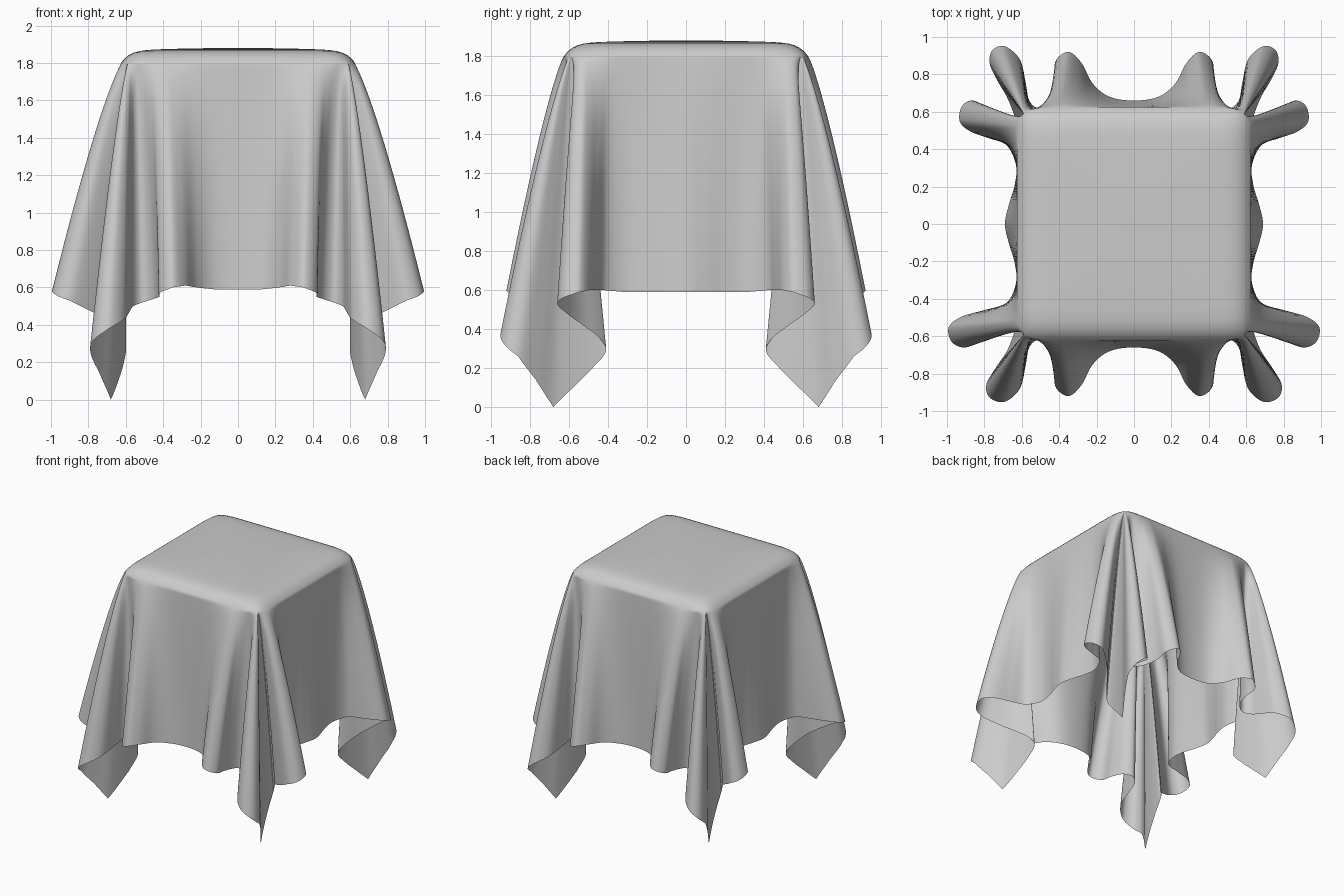
import bpy, bmesh, math
from mathutils import Vector

if "Cube" in bpy.data.objects:
    bpy.data.objects.remove(bpy.data.objects["Cube"])

TOP, EDGE_Z, HALF = 1.88, 1.80, 0.625
SAMPLES, TOP_RINGS, SKIRT_RINGS = 6, 16, 40

# Hem from the middle of the front side to the hanging corner tip
front = [(0, -.66, .59), (.13, -.68, .59), (.22, -.75, .60), (.28, -.86, .61),
         (.35, -.92, .60), (.42, -.87, .57), (.42, -.76, .55), (.45, -.66, .54),
         (.51, -.62, .52), (.56, -.66, .50), (.58, -.76, .47), (.61, -.88, .43),
         (.69, -.95, .38), (.77, -.93, .32), (.79, -.86, .26), (.74, -.77, .14),
         (.68, -.68, 0)]
# Hem from the middle of the right side to the same tip
right = [(.69, 0, .59), (.67, -.10, .59), (.64, -.20, .59), (.63, -.31, .59),
         (.68, -.42, .60), (.80, -.46, .60), (.92, -.495, .60), (.99, -.55, .59),
         (.975, -.63, .56), (.90, -.66, .53), (.80, -.61, .48), (.71, -.54, .43),
         (.64, -.45, .36), (.60, -.41, .29), (.61, -.48, .20), (.64, -.58, .10),
         (.68, -.68, 0)]


def with_shoulder(hem, is_front):
    """Pair every hem point with the point on the table edge it hangs from."""
    pts = [Vector(p) for p in hem]
    run = [0.0]
    for a, b in zip(pts, pts[1:]):
        run.append(run[-1] + (b - a).length)
    out = []
    for p, u in zip(pts, run):
        q = 1 - (1 - u / run[-1]) ** 3.3
        s = HALF * (1 + q ** 12) ** (-1 / 12)
        sx, sy = (q * s, -s) if is_front else (s, -q * s)
        out.append((p.x, p.y, p.z, sx, sy))
    return out


def flip(pts, mx, my):
    return [(x * mx, y * my, z, a * mx, b * my) for x, y, z, a, b in pts]


# Quarter loop mirrored into the complete hem loop
quarter = with_shoulder(front, True) + with_shoulder(right, False)[::-1][1:]
rear = [(x - max(0, x - .7) * .2, y, z, a, b) for x, y, z, a, b in quarter]
back = flip(rear, 1, -1)[::-1]
half = quarter + back[1:]
loop = half + flip(half, -1, 1)[::-1][1:-1]


def catmull(a, b, c, d, t):
    return .5 * (2 * b + (c - a) * t + (2 * a - 5 * b + 4 * c - d) * t * t
                 + (3 * b - a - 3 * c + d) * t ** 3)


columns = []
n = len(loop)
for i in range(n):
    p = [loop[(i + j - 1) % n] for j in range(4)]
    for k in range(SAMPLES):
        t = k / SAMPLES
        v = [catmull(*(q[c] for q in p), t) for c in range(5)]
        v[2] = p[1][2] * (1 - t) + p[2][2] * t   # keeps the corner tips sharp
        columns.append(v)

bm = bmesh.new()
rings = []
# Flat top with a rounded edge
for r in range(1, TOP_RINGS + 1):
    f = 1 - (1 - r / TOP_RINGS) ** 1.6
    z = TOP - .015 * f ** 2 - (TOP - EDGE_Z - .015) * f ** 14
    rings.append([bm.verts.new((c[3] * f, c[4] * f, z)) for c in columns])
# Skirt whose folds open out towards the hem
for r in range(1, SKIRT_RINGS + 1):
    k = (r / SKIRT_RINGS) ** 1.3
    f = k ** .8
    rings.append([bm.verts.new((c[3] + (c[0] - c[3]) * f, c[4] + (c[1] - c[4]) * f,
                                EDGE_Z + (c[2] - EDGE_Z) * k)) for c in columns])

m = len(columns)
centre = bm.verts.new((0, 0, TOP))
for i in range(m):
    j = (i + 1) % m
    bm.faces.new((centre, rings[0][i], rings[0][j]))
    for a, b in zip(rings, rings[1:]):
        bm.faces.new((a[i], b[i], b[j], a[j]))
for face in bm.faces:
    face.smooth = True
bmesh.ops.recalc_face_normals(bm, faces=bm.faces)
centre.normal_update()
if centre.normal.z < 0:
    bmesh.ops.reverse_faces(bm, faces=bm.faces)

mesh = bpy.data.meshes.new("draped_cloth")
bm.to_mesh(mesh)
bm.free()
cloth = bpy.data.objects.new("draped_cloth", mesh)
bpy.context.collection.objects.link(cloth)
